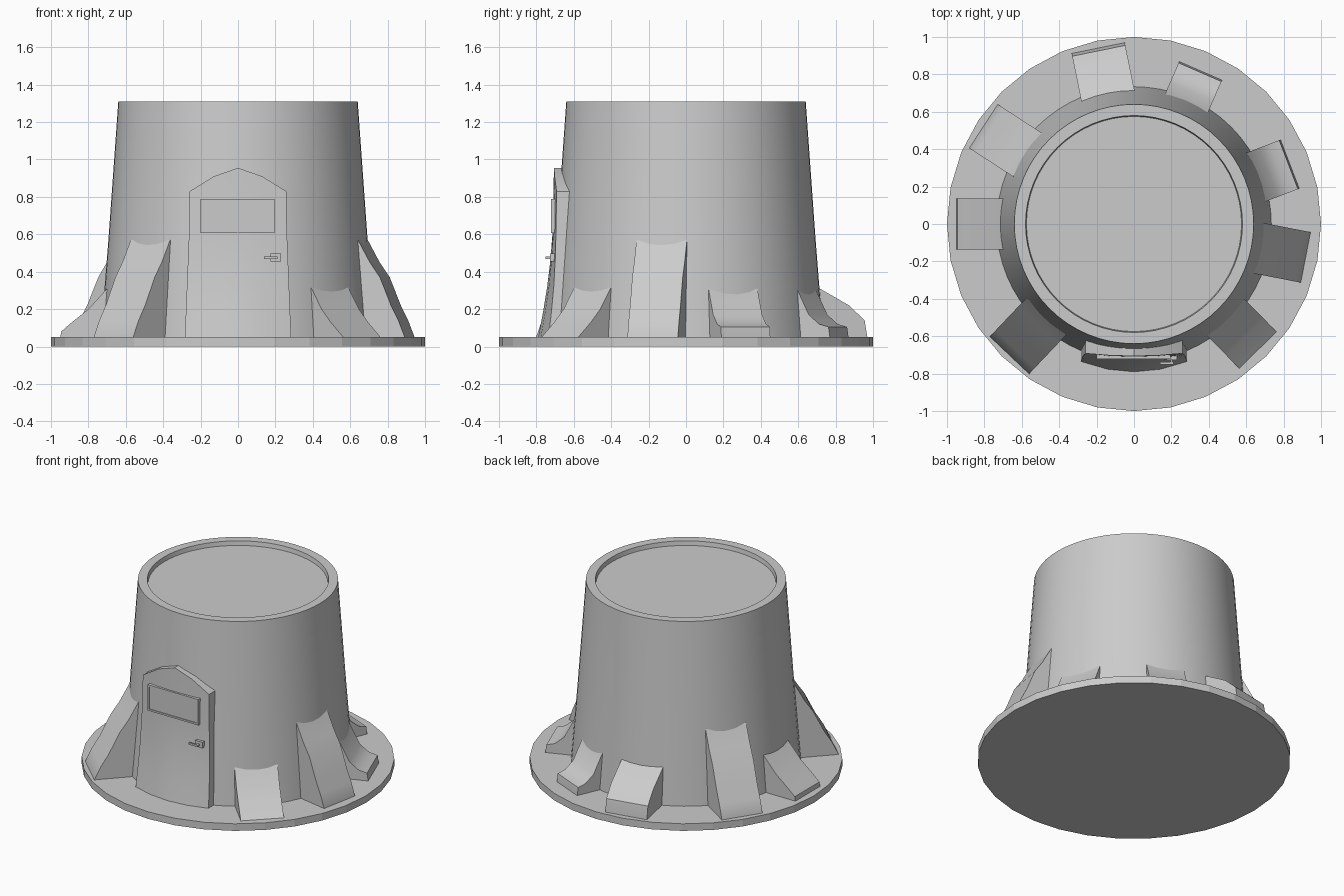
import bpy, bmesh
from math import radians, cos, sin, pi
from mathutils import Matrix

if "Cube" in bpy.data.objects:
    bpy.data.objects.remove(bpy.data.objects["Cube"])


def finish(name, bm, smooth=None):
    bmesh.ops.recalc_face_normals(bm, faces=bm.faces)
    mesh = bpy.data.meshes.new(name)
    bm.to_mesh(mesh)
    bm.free()
    ob = bpy.data.objects.new(name, mesh)
    bpy.context.collection.objects.link(ob)
    if smooth:
        bpy.ops.object.select_all(action='DESELECT')
        bpy.context.view_layer.objects.active = ob
        ob.select_set(True)
        bpy.ops.object.shade_smooth_by_angle(angle=radians(smooth))
    return ob


def lathe(name, profile, sides, smooth=None):
    """Closed solid of revolution from (radius, z) points, capped at both ends."""
    bm = bmesh.new()
    rings = [[bm.verts.new((r * cos(2 * pi * i / sides), r * sin(2 * pi * i / sides), z))
              for i in range(sides)] for r, z in profile]
    for a, b in zip(rings, rings[1:]):
        for i in range(sides):
            j = (i + 1) % sides
            bm.faces.new((a[i], a[j], b[j], b[i]))
    bm.faces.new(rings[0])
    bm.faces.new(rings[-1])
    return finish(name, bm, smooth)


def root(name, angle, width, profile):
    """Flat-sided wedge: (radius, z) profile given thickness and turned round the trunk."""
    bm = bmesh.new()
    pts = [(0.60, 0.04), (0.60, profile[0][1])] + profile + [(profile[-1][0], 0.04)]
    face = bm.faces.new([bm.verts.new((r, -width / 2, z)) for r, z in pts])
    new = bmesh.ops.extrude_face_region(bm, geom=[face])['geom']
    bmesh.ops.translate(bm, vec=(0, width, 0),
                        verts=[v for v in new if isinstance(v, bmesh.types.BMVert)])
    bm.transform(Matrix.Rotation(radians(angle), 4, 'Z'))
    return finish(name, bm, 29)


def box(name, x0, x1, y0, y1, z0, z1):
    bm = bmesh.new()
    bmesh.ops.create_cube(bm, size=1)
    bm.transform(Matrix.Translation(((x0 + x1) / 2, (y0 + y1) / 2, (z0 + z1) / 2))
                 @ Matrix.Diagonal((x1 - x0, y1 - y0, z1 - z0, 1)))
    return finish(name, bm)


# Ground disc and hollow-topped stump
lathe("base_disc", [(1, 0), (1, 0.05)], 32)
lathe("trunk", [(0.735, 0.04), (0.693, 0.57), (0.64, 1.31), (0.58, 1.31), (0.575, 1.28)], 64, 40)

# Roots around the stump: tall, stepped and sloping
tall = [(0.68, 0.57), (0.745, 0.45), (0.80, 0.37), (0.86, 0.22), (0.90, 0.14), (0.935, 0.05)]
stepped = [(0.70, 0.31), (0.77, 0.17), (0.83, 0.12), (0.885, 0.105), (0.893, 0.05)]
root("root_back", 101.5, 0.29, [(0.70, 0.31), (0.86, 0.22), (0.945, 0.14), (0.96, 0.05)])
root("root_back_right", 66.5, 0.25, stepped)
root("root_right_back", 21, 0.28, stepped)
root("root_right_tall", -11, 0.275, tall)
root("root_front_right", -45.5, 0.28, [(0.70, 0.315), (0.78, 0.2), (0.85, 0.13), (0.945, 0.05)])
root("root_front_left_tall", -133.5, 0.29, [(r + max(0, r - 0.8) * 0.24, z) for r, z in tall])
root("root_back_left_tall", 147, 0.28, [(r + max(0, r - 0.8) * 0.18, z) for r, z in tall])
root("root_left", 180, 0.275, [(0.70, 0.31), (0.80, 0.2), (0.90, 0.12), (0.945, 0.08), (0.95, 0.05)])

# Door: arched slab whose face flares and bows outward toward the ground
columns = [-1, -0.5, 0, 0.5, 1]
arch = [0.83, 0.91, 0.955, 0.91, 0.83]
rows = [(0.05, 0.79, 0.055), (0.18, 0.765, 0.045), (0.32, 0.742, 0.035),
        (0.47, 0.724, 0.025), (0.62, 0.713, 0.018), (None, 0.706, 0.014)]
bm = bmesh.new()
grid = []
for z, y, sag in rows:
    line = []
    for c, top in zip(columns, arch):
        zz = top if z is None else z
        x = c * (0.284 - 0.04 * (zz - 0.05) if z is not None else 0.258)
        line.append(bm.verts.new((x, -y + sag * c * c, zz)))
    grid.append(line)
for a, b in zip(grid, grid[1:]):
    for i in range(4):
        bm.faces.new((a[i], a[i + 1], b[i + 1], b[i]))
new = bmesh.ops.extrude_face_region(bm, geom=bm.faces[:])['geom']
for v in new:
    if isinstance(v, bmesh.types.BMVert):
        v.co.y = -0.60
finish("door", bm, 29)

# Door window: thin raised frame with a set-back pane
for s, part in ((0.606, "bottom"), (0.776, "top")):
    box("window_frame_" + part, -0.20, 0.195, -0.722, -0.69, s, s + 0.012)
for s, part in ((-0.20, "left"), (0.183, "right")):
    box("window_frame_" + part, s, s + 0.012, -0.722, -0.69, 0.606, 0.788)
box("window_pane", -0.19, 0.185, -0.716, -0.69, 0.612, 0.782)

# Door handle
box("handle_plate", 0.175, 0.23, -0.727, -0.70, 0.455, 0.498)
box("handle_stem", 0.195, 0.207, -0.745, -0.71, 0.467, 0.48)
box("handle_lever", 0.14, 0.21, -0.75, -0.738, 0.467, 0.48)
